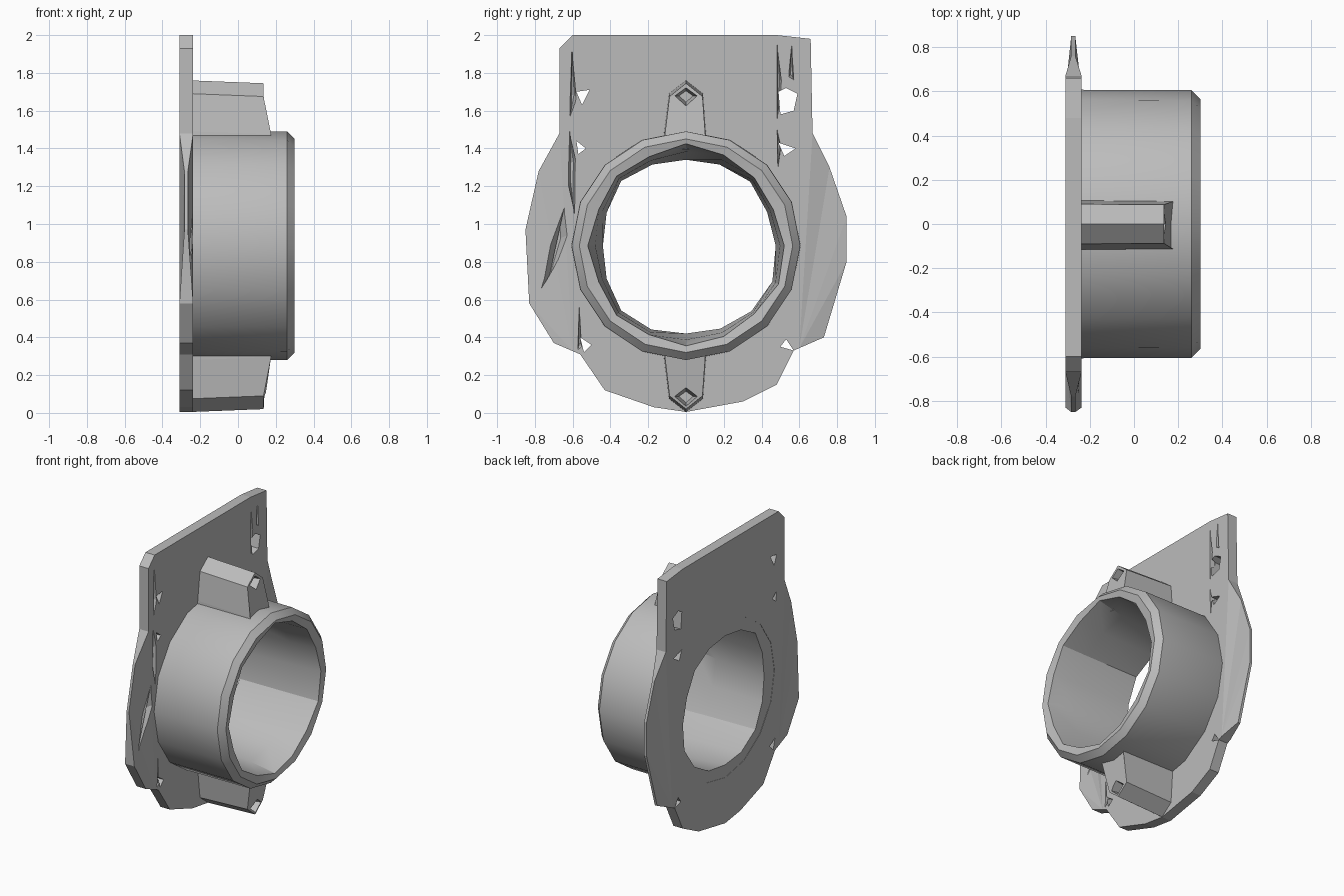
import bpy, bmesh, math
from mathutils import Vector

cube = bpy.data.objects.get("Cube")
if cube:
    bpy.data.objects.remove(cube)

grey = bpy.data.materials.new("plain grey")
grey.use_nodes = True
grey.diffuse_color = (0.5, 0.5, 0.5, 1)
grey.node_tree.nodes["Principled BSDF"].inputs["Base Color"].default_value = (0.5, 0.5, 0.5, 1)

BACK, FACE, MID = -0.31, -0.237, 0.885


def finish(bm, name):
    bmesh.ops.recalc_face_normals(bm, faces=bm.faces[:])
    mesh = bpy.data.meshes.new(name)
    bm.to_mesh(mesh)
    bm.free()
    mesh.materials.append(grey)
    ob = bpy.data.objects.new(name, mesh)
    bpy.context.collection.objects.link(ob)
    return ob


def loft(bm, loops, caps=True, closed=False):
    rings = [[bm.verts.new(p) for p in loop] for loop in loops]
    pairs = list(zip(rings, rings[1:])) + ([(rings[-1], rings[0])] if closed else [])
    for a, b in pairs:
        for i in range(len(a)):
            j = (i + 1) % len(a)
            bm.faces.new((a[i], a[j], b[j], b[i]))
    if caps:
        bm.faces.new(rings[0])
        bm.faces.new(rings[-1])


def prism(bm, outline, x0, x1):
    loft(bm, [[(x, y, z) for y, z in outline] for x in (x0, x1)])


def cut(ob, bm):
    cutter = finish(bm, "cutter")
    cutter.hide_render = True
    mod = ob.modifiers.new("cut", 'BOOLEAN')
    mod.operation, mod.solver, mod.object = 'DIFFERENCE', 'EXACT', cutter
    deps = bpy.context.evaluated_depsgraph_get()
    mesh = bpy.data.meshes.new_from_object(ob.evaluated_get(deps))
    ob.modifiers.clear()
    ob.data = mesh
    bpy.data.objects.remove(cutter)


# Mounting plate with thin side wings
outline = [(-.6, 2), (.48, 2), (.66, 1.98), (.67, 1.48), (.76, 1.3), (.85, 1.04),
           (.85, .8), (.73, .4), (.57, .33), (.48, .15), (.3, .06), (0, .005),
           (-.17, .03), (-.43, .12), (-.56, .31), (-.7, .37), (-.83, .58),
           (-.85, .97), (-.78, 1.28), (-.67, 1.48), (-.67, 1.93)]
bm = bmesh.new()
prism(bm, outline, BACK, FACE)
for y in (-.6, .6):
    bmesh.ops.bisect_plane(bm, geom=bm.verts[:] + bm.edges[:] + bm.faces[:],
                           plane_co=(0, y, 0), plane_no=(0, 1, 0))
for v in bm.verts:
    if v.co.y > .7 or (v.co.y < -.7 and v.co.z > .9):
        v.co.x = -.275 + (v.co.x + .275) * .25
bmesh.ops.triangulate(bm, faces=bm.faces[:])
plate = finish(bm, "mounting_plate")

# Central opening and small gaps along the wing seams
bm = bmesh.new()
SIDES = 16
circle = [Vector((math.cos(2 * math.pi * i / SIDES), math.sin(2 * math.pi * i / SIDES)))
          for i in range(SIDES)]
prism(bm, [(c.x * .555, MID + c.y * .555) for c in circle], -.5, 0)
gaps = [[(-.58, 1.7), (-.51, 1.71), (-.55, 1.63)],
        [(-.58, 1.44), (-.53, 1.4), (-.57, 1.37)],
        [(-.56, .4), (-.5, .36), (-.54, .32)],
        [(.49, 1.7), (.53, 1.72), (.59, 1.69), (.57, 1.6), (.5, 1.58)],
        [(.49, 1.43), (.58, 1.4), (.52, 1.36)],
        [(.53, .39), (.57, .33), (.5, .35)]]
for gap in gaps:
    prism(bm, gap, -.5, 0)
cut(plate, bm)

# Shallow creases beside the wings
bm = bmesh.new()
creases = [[(-.605, 1.98), (-.575, 1.66), (-.62, 1.54)],
           [(-.62, 1.53), (-.58, 1.36), (-.585, 1.0), (-.63, 1.2)],
           [(-.63, 1.12), (-.61, .95), (-.82, .59)],
           [(.48, 1.99), (.51, 1.76), (.48, 1.52)],
           [(.56, 1.97), (.575, 1.75), (.54, 1.77)],
           [(.48, 1.52), (.505, 1.42), (.485, 1.27)],
           [(-.565, .6), (-.55, .34), (-.575, .32)]]
for crease in creases:
    n = len(crease)
    cy, cz = sum(p[0] for p in crease) / n, sum(p[1] for p in crease) / n
    loft(bm, [[(FACE + .02, y, z) for y, z in crease],
              [(FACE - .035, cy + (y - cy) * .3, cz + (z - cz) * .6) for y, z in crease]])
cut(plate, bm)

# Round collar with an uneven faceted bore
bore = [.475, .465, .48, .465, .455, .465, .485, .455,
        .44, .455, .485, .48, .465, .475, .49, .495]
flare = [.52, .5, .51, .52, .54, .51, .52, .5, .52, .5, .52, .51, .53, .52, .51, .53]
bm = bmesh.new()


def ring(x, radii):
    return [(x, c.x * r, MID + c.y * r) for c, r in zip(circle, radii)]


loft(bm, [ring(BACK + .002, bore), ring(BACK + .002, [.58] * SIDES), ring(FACE, [.607] * SIDES),
          ring(.26, [.605] * SIDES), ring(.3, [.565] * SIDES), ring(.29, flare),
          ring(.1, [(a + b) / 2 for a, b in zip(bore, flare)])], caps=False, closed=True)
collar = finish(bm, "collar")

# Screw tabs above and below the collar, each with a pointed socket
def tab(name, root, shoulder, peak):
    side = 1 if peak > root else -1
    shape = [(-.12, root - side * .08), (-.115, root), (-.09, shoulder), (0, peak),
             (.09, shoulder), (.105, root), (.11, root - side * .08)]
    tips = [.18, .175, .135, .135, .135, .175, .18]
    bm = bmesh.new()
    loft(bm, [[(FACE - .01, y, z) for y, z in shape],
              [(t, y * .97, z - side * .015) for t, (y, z) in zip(tips, shape)]])
    ob = finish(bm, name)
    bm = bmesh.new()
    mid = shoulder - side * .012
    loft(bm, [[(x, y * s, mid + z * s) for y, z in ((-.075, 0), (0, .055), (.075, 0), (0, -.065))]
              for x, s in ((.2, 1.0), (.05, .5))])
    cut(ob, bm)
    return ob


tab("upper_tab", 1.49, 1.69, 1.76)
tab("lower_tab", .28, .075, .005)

# Soft shading on the collar, flat faces elsewhere
bpy.ops.object.select_all(action='DESELECT')
collar.select_set(True)
bpy.context.view_layer.objects.active = collar
bpy.ops.object.shade_smooth_by_angle(angle=math.radians(25))
